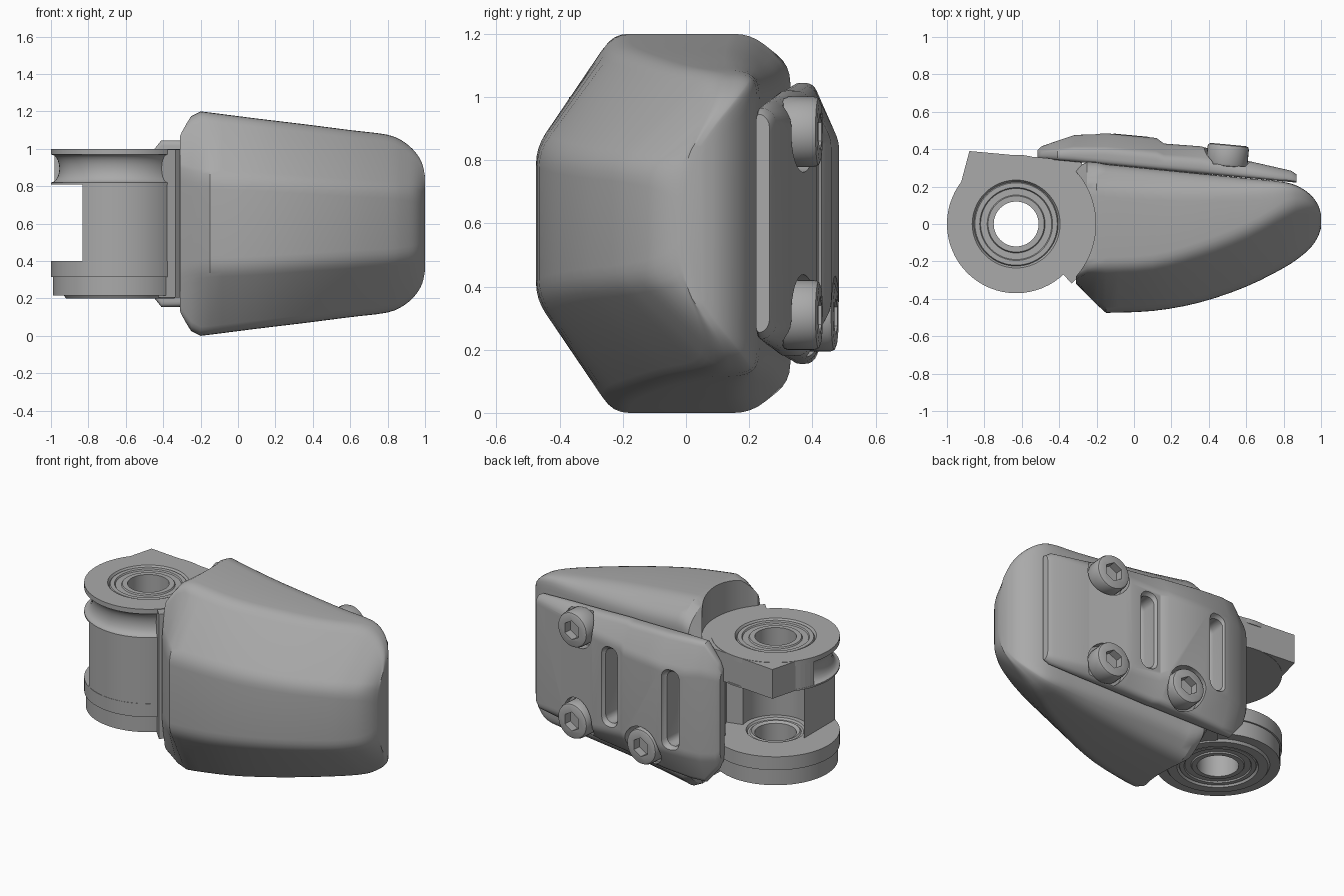
import bpy, bmesh, math
from mathutils import Vector

if "Cube" in bpy.data.objects:
    bpy.data.objects.remove(bpy.data.objects["Cube"], do_unlink=True)

MID = 0.6                      # mid height of the model
PIN = Vector((-0.63, 0, 0))    # hinge axis
NORMAL = Vector((0.094, 1, 0)).normalized()   # outward direction of the back plate

grey = bpy.data.materials.new("plain_grey")
grey.use_nodes = True
colour = (0.4, 0.4, 0.4, 1)
grey.diffuse_color = colour
grey.node_tree.nodes["Principled BSDF"].inputs["Base Color"].default_value = colour


def activate(ob):
    bpy.ops.object.select_all(action='DESELECT')
    ob.select_set(True)
    bpy.context.view_layer.objects.active = ob


def from_bmesh(name, bm):
    bmesh.ops.recalc_face_normals(bm, faces=bm.faces)
    mesh = bpy.data.meshes.new(name)
    bm.to_mesh(mesh)
    bm.free()
    ob = bpy.data.objects.new(name, mesh)
    bpy.context.collection.objects.link(ob)
    mesh.materials.append(grey)
    return ob


def skin(name, loops, closed=False):
    """Bridge equal loops of points; cap the ends unless closed."""
    bm = bmesh.new()
    rings = [[bm.verts.new(p) for p in loop] for loop in loops]
    n = len(rings[0])
    pairs = list(zip(rings, rings[1:]))
    if closed:
        pairs.append((rings[-1], rings[0]))
    else:
        bm.faces.new(rings[0])
        bm.faces.new(rings[-1])
    for a, b in pairs:
        for i in range(n):
            j = (i + 1) % n
            bm.faces.new((a[i], a[j], b[j], b[i]))
    return from_bmesh(name, bm)


def rounded(points, radius, steps=4):
    """Replace each corner of a polygon by a small curve."""
    out = []
    pts = [Vector(p) for p in points]
    for i, p in enumerate(pts):
        a, b = pts[i - 1] - p, pts[(i + 1) % len(pts)] - p
        p1 = p + a.normalized() * min(radius, 0.45 * a.length)
        p2 = p + b.normalized() * min(radius, 0.45 * b.length)
        for k in range(steps + 1):
            t = k / steps
            out.append(p1 * (1 - t) ** 2 + p * 2 * t * (1 - t) + p2 * t * t)
    return out


def section(x, half, radius):
    """Full section at x from its upper half, mirrored about mid height."""
    full = half + [(y, -z) for y, z in reversed(half)]
    return [(x, p.x, p.y + MID) for p in rounded(full, radius)]


def flowing(rows, steps=3):
    """Smooth in-between rows (Catmull-Rom)."""
    ext = [rows[0]] + rows + [rows[-1]]
    out = []
    for a, b, c, d in zip(ext, ext[1:], ext[2:], ext[3:]):
        for k in range(steps):
            t = k / steps
            out.append([q + t * (r - p + t * (2 * p - 5 * q + 4 * r - s + t * (3 * (q - r) + s - p))) / 2
                        for p, q, r, s in zip(a, b, c, d)])
    return out + [rows[-1]]


def revolve(name, profile, segments=64):
    loops = []
    for i in range(segments):
        a = math.tau * i / segments
        loops.append([PIN + Vector((r * math.cos(a), r * math.sin(a), z)) for r, z in profile])
    return skin(name, loops, closed=True)


def arc(r, start, end, steps=24):
    angles = [math.radians(start + (end - start) * i / steps) for i in range(steps + 1)]
    return [(PIN.x + r * math.cos(a), r * math.sin(a)) for a in angles]


def prism(name, outline, low, high):
    return skin(name, [[(x, y, z) for x, y in outline] for z in (low, high)])


def cylinder(name, r, depth, loc, axis, sides=32):
    bpy.ops.mesh.primitive_cylinder_add(vertices=sides, radius=r, depth=depth, location=loc,
                                        rotation=Vector(axis).to_track_quat('Z', 'Y').to_euler())
    ob = bpy.context.object
    ob.name = name
    ob.data.materials.append(grey)
    return ob


def bevel(ob, width, segments=3):
    activate(ob)
    m = ob.modifiers.new("bevel", 'BEVEL')
    m.width, m.segments, m.limit_method = width, segments, 'ANGLE'
    bpy.ops.object.modifier_apply(modifier=m.name)


def cut(ob, cutter):
    activate(ob)
    m = ob.modifiers.new("cut", 'BOOLEAN')
    m.operation, m.object, m.solver = 'DIFFERENCE', cutter, 'EXACT'
    bpy.ops.object.modifier_apply(modifier=m.name)
    bpy.data.objects.remove(cutter, do_unlink=True)


def smooth(ob, angle=32):
    activate(ob)
    bpy.ops.object.shade_smooth_by_angle(angle=math.radians(angle))


# Finger pad: x, front y, chamfer y, back y, half height, front half height
pad_rows = [
    (-0.31, -0.32, -0.285, 0.30, 0.49, 0.27), (-0.25, -0.38, -0.245, 0.333, 0.575, 0.25),
    (-0.2, -0.43, -0.235, 0.33, 0.6, 0.245)]
pad_body = [
    (-0.15, -0.475, -0.235, 0.32, 0.594, 0.24), (0.1, -0.465, -0.22, 0.295, 0.562, 0.23),
    (0.35, -0.42, -0.15, 0.27, 0.532, 0.215), (0.6, -0.335, -0.05, 0.245, 0.5, 0.2),
    (0.8, -0.235, 0.06, 0.225, 0.475, 0.19), (0.89, -0.175, 0.09, 0.195, 0.435, 0.18),
    (0.95, -0.12, 0.085, 0.15, 0.38, 0.17), (0.985, -0.065, 0.06, 0.1, 0.32, 0.15),
    (1.0, -0.02, 0.02, 0.05, 0.25, 0.12)]
loops = []
for x, yf, yc, yb, ht, hf in pad_rows + flowing(pad_body):
    c = 0.22 * (yb - yc)
    loops.append(section(x, [(yf, hf), (yc, ht), (yb - c, ht), (yb, ht - c * 0.8)], 0.055))
pad = skin("finger_pad", loops)
cut(pad, cylinder("pad_cutter", 0.425, 3, PIN, (0, 0, 1), 96))
smooth(pad)

# Back plate: x, outer y, half height, half height of the flat
plate_rows = [
    (-0.515, 0.395, 0.29, 0.24), (-0.495, 0.415, 0.34, 0.26), (-0.41, 0.445, 0.445, 0.27),
    (-0.32, 0.475, 0.445, 0.26), (-0.15, 0.485, 0.435, 0.26), (0.12, 0.46, 0.42, 0.27),
    (0.16, 0.43, 0.42, 0.28), (0.36, 0.415, 0.405, 0.3), (0.62, 0.335, 0.385, 0.33),
    (0.84, 0.285, 0.365, 0.34), (0.87, 0.265, 0.345, 0.32)]
loops = []
for x, yo, h, flat in plate_rows:
    yi = 0.303 - 0.094 * x
    loops.append(section(x, [(yi, h), ((yi + yo) / 2, h), (yo, flat)], 0.03))
plate = skin("back_plate", loops)

# Two upright round-ended slots with softened mouths
tilt = math.atan2(-NORMAL.x, NORMAL.y)
for x, y in ((0.24, 0.42), (-0.23, 0.475)):
    for w, tall, shift in ((0.13, 0.52, 0.12), (0.09, 0.47, 0.0)):
        bpy.ops.mesh.primitive_cube_add(size=1, location=Vector((x, y, MID)) + NORMAL * shift,
                                        rotation=(0, 0, tilt))
        box = bpy.context.object
        box.scale = (w, 0.3, tall)
        bpy.ops.object.transform_apply(location=False, rotation=False, scale=True)
        bevel(box, w * 0.45, 5)
        cut(plate, box)

# Socket bolts in open pockets
for name, x, y, z in (("upper_tip_bolt", 0.5, 0.365, 0.89), ("lower_tip_bolt", 0.5, 0.365, 0.31),
                      ("lower_root_bolt", -0.02, 0.415, 0.305)):
    centre = Vector((x, y, z))
    cut(plate, cylinder("pocket", 0.128, 0.3, centre + NORMAL * 0.1, NORMAL))
    bolt = cylinder(name, 0.111, 0.12, centre, NORMAL)
    bevel(bolt, 0.018, 2)
    cut(bolt, cylinder("socket", 0.06, 0.1, centre + NORMAL * 0.06, NORMAL, 6))
    smooth(bolt)
smooth(plate)

# Upper lug with cord groove and shallow bearing rings
bearing = [(0.12, 0.0), (0.12, 0.178), (0.15, 0.178), (0.155, 0.17), (0.19, 0.17),
           (0.195, 0.178), (0.22, 0.178), (0.225, 0.17), (0.235, 0.185)]
groove = [(0.37 - 0.045 * math.sin(t), 0.895 + 0.075 * math.cos(t))
          for t in (math.pi * i / 10 for i in range(11))]
upper = [(r, z + 0.815) for r, z in bearing] + [(0.37, 1.0)] + groove + [(0.37, 0.81), (0.23, 0.81)]
smooth(revolve("upper_lug", upper))

# Lower lug with stepped cap underneath
lower = [(r, 0.385 - z) for r, z in bearing] + [
    (0.29, 0.2), (0.3, 0.215), (0.36, 0.215), (0.36, 0.315), (0.37, 0.315), (0.37, 0.4),
    (0.17, 0.4), (0.162, 0.388), (0.148, 0.388), (0.14, 0.395)]
smooth(revolve("lower_lug", lower))

# Stop block on the upper lug, closing the groove behind
prism("stop_block", arc(0.369, 162, 143, 4) + [
    (-0.88, 0.39), (-0.28, 0.335), (-0.25, 0.15), (-0.4, 0.15), (-0.55, 0.26)]
    + arc(0.26, 95, 162, 6), 0.812, 0.998)

# Curved web between the lugs, and neck joining them to the pad
smooth(prism("hinge_web", arc(0.368, -123, 15) + arc(0.2, 15, -180), 0.39, 0.82))
smooth(prism("hinge_neck", arc(0.435, -47, 50) + arc(0.3, 50, -47), 0.205, 0.997))
